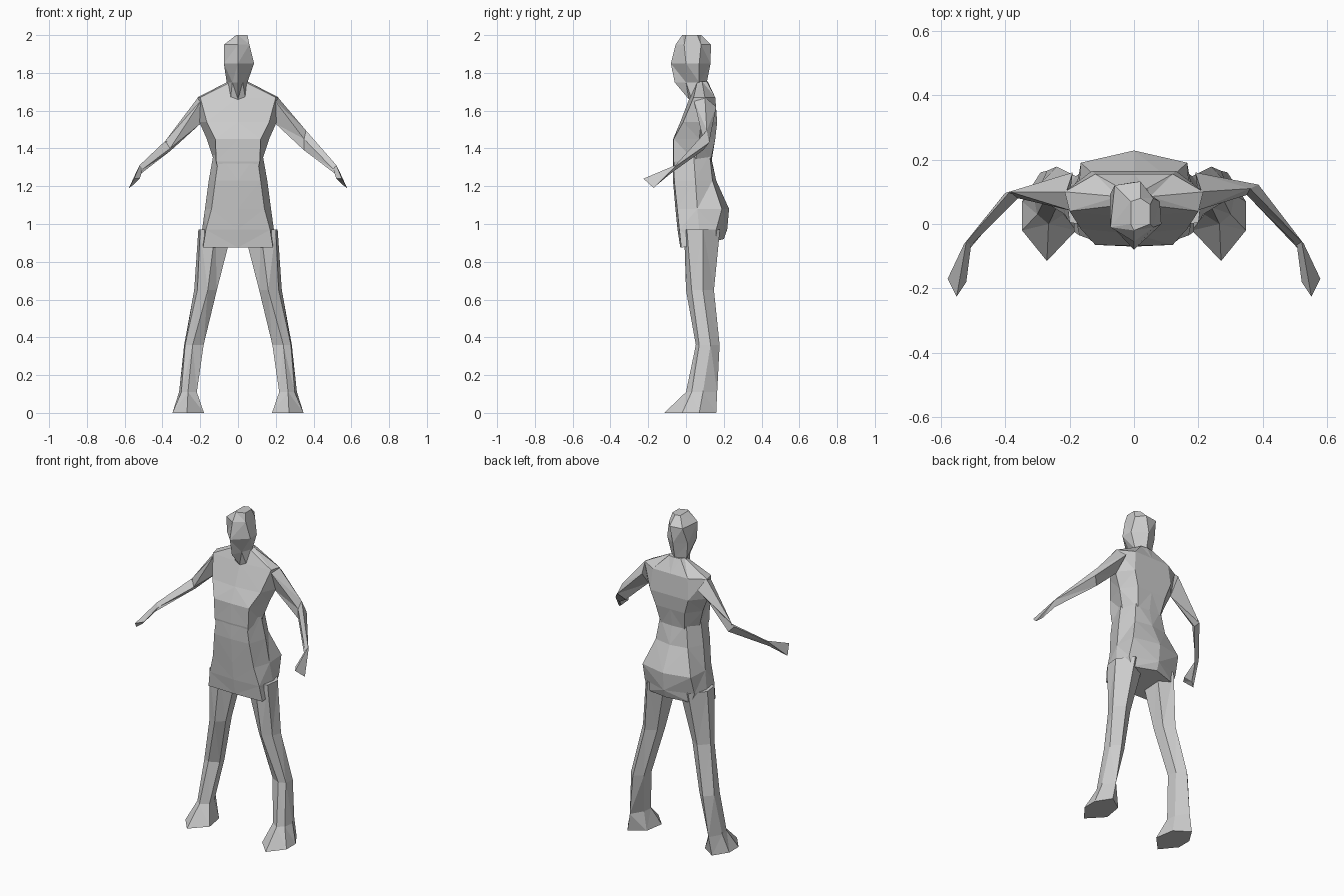
import bpy, bmesh

mat = bpy.data.materials.new("plain grey")
mat.diffuse_color = (0.6, 0.6, 0.6, 1)


def loft(name, rings, side=1):
    """Skin closed rings of 3D points into a capped flat-shaded solid."""
    bm = bmesh.new()
    rows = [[bm.verts.new((x * side, y, z)) for x, y, z in r] for r in rings]
    n = len(rows[0])
    for a, b in zip(rows, rows[1:]):
        for i in range(n):
            j = (i + 1) % n
            bm.faces.new((a[i], a[j], b[j], b[i]))
    bm.faces.new(rows[0])
    bm.faces.new(rows[-1])
    bmesh.ops.triangulate(bm, faces=bm.faces[:])
    bmesh.ops.recalc_face_normals(bm, faces=bm.faces[:])
    me = bpy.data.meshes.new(name)
    bm.to_mesh(me)
    bm.free()
    me.materials.append(mat)
    ob = bpy.data.objects.new(name, me)
    bpy.context.collection.objects.link(ob)
    return ob


def level(z, *pts):
    return [(x, y, z) for x, y in pts]


def both_sides(half):
    """Mirror a half ring that runs from front centre to back centre."""
    return half + [(-x, y, z) for x, y, z in half[-2:0:-1]]


# head and neck
loft("head", [
    level(2.0, (0, -.02), (.05, 0), (.05, .06), (.02, .08), (-.01, .07), (-.01, 0)),
    level(1.95, (0, -.055), (.06, -.01), (.06, .08), (.02, .132), (-.06, .12), (-.073, -.01)),
    level(1.85, (0, -.08), (.085, 0), (.08, .07), (0, .13), (-.075, .09), (-.075, 0)),
    level(1.75, (0, -.06), (.025, 0), (.05, .07), (0, .11), (-.06, .08), (-.03, 0)),
    level(1.66, (0, .015), (.04, .03), (.06, .09), (0, .12), (-.06, .09), (-.04, .03)),
])

# upper body
chest = [
    level(1.755, (0, .055), (.03, .06), (.05, .085), (.04, .11), (0, .115)),
    level(1.67, (0, .02), (.2, .04), (.215, .1), (.12, .155), (0, .155)),
    level(1.54, (0, -.03), (.165, -.015), (.205, .08), (.13, .165), (0, .165)),
    level(1.45, (0, -.068), (.12, -.065), (.165, .07), (.1, .155), (0, .155)),
    level(1.33, (0, -.07), (.115, -.065), (.125, .05), (.08, .13), (0, .135)),
    level(1.26, (0, -.06), (.1, -.055), (.11, .05), (.07, .12), (0, .125)),
]
loft("chest", [both_sides(r) for r in chest])

# hips and skirt
hips = [
    level(1.37, (0, -.068), (.1, -.064), (.13, .04), (.09, .125), (0, .13)),
    level(1.23, (0, -.069), (.12, -.062), (.155, .05), (.11, .14), (0, .16)),
    level(1.08, (0, -.056), (.14, -.046), (.175, .06), (.165, .19), (0, .228)),
    level(0.97, (0, -.045), (.17, -.035), (.19, .07), (.17, .16), (0, .218)),
    [(0, -.03, .875), (.185, -.025, .875), (.19, .07, .89), (.15, .16, .91), (0, .2, .92)],
]
loft("skirt", [both_sides(r) for r in hips])

# legs with feet
leg = [
    level(.97, (.12, -.01), (.2, .005), (.21, .09), (.14, .18), (.05, .14), (.03, .03)),
    level(.65, (.16, 0), (.215, .03), (.232, .09), (.18, .148), (.12, .11), (.112, .04)),
    level(.36, (.24, .052), (.28, .07), (.285, .13), (.24, .178), (.19, .14), (.182, .08)),
    level(.11, (.265, 0), (.3, .03), (.312, .09), (.27, .165), (.225, .09), (.218, .03)),
    level(0, (.27, -.115), (.347, -.02), (.347, .07), (.29, .16), (.2, .1), (.18, -.02)),
]
for side, word in ((1, "left"), (-1, "right")):
    loft(word + "_leg", leg, side)

# arms, with slightly different elbows on each side
shoulder = [(.19, .04, 1.66), (.21, .1, 1.672), (.19, .16, 1.62), (.2, .08, 1.53)]
wrist = [(.505, -.065, 1.29), (.52, -.055, 1.312), (.527, -.062, 1.3), (.512, -.08, 1.268)]
hand = [(.52, -.18, 1.24), (.55, -.225, 1.24), (.578, -.17, 1.19), (.55, -.15, 1.21)]
elbows = {
    1: [(.35, .09, 1.45), (.36, .11, 1.495), (.386, .122, 1.43), (.35, .09, 1.39)],
    -1: [(.36, .08, 1.4), (.385, .1, 1.44), (.4, .096, 1.425), (.36, .1, 1.385)],
}
for side, word in ((1, "left"), (-1, "right")):
    loft(word + "_arm", [shoulder, elbows[side], wrist, hand], side)
